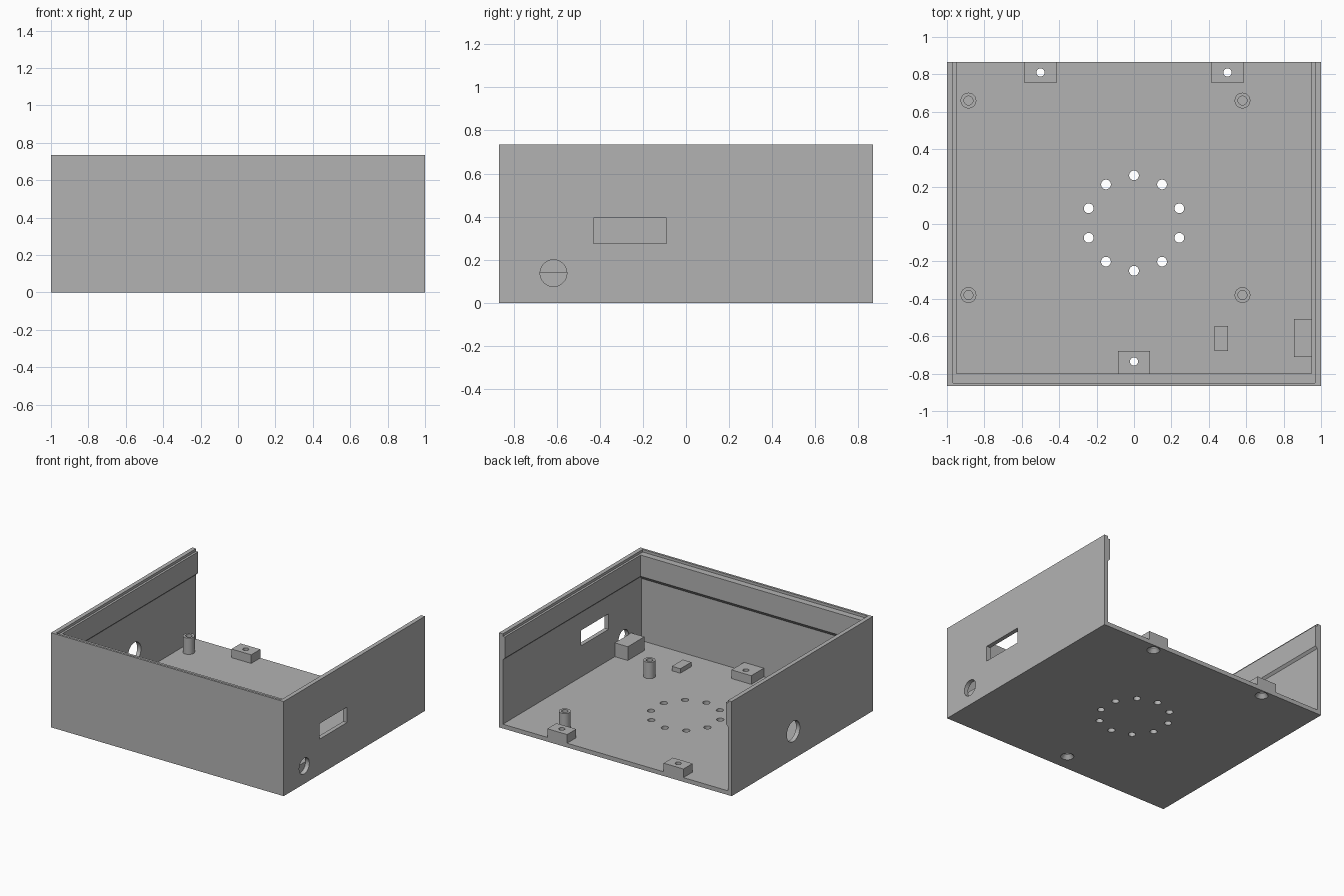
import bpy, bmesh
from math import radians, sin, cos, pi
from mathutils import Matrix, Vector

if "Cube" in bpy.data.objects:
    bpy.data.objects.remove(bpy.data.objects["Cube"], do_unlink=True)

# Overall sizes
W, D, H = 1.0, 0.867, 0.735
WALL, FLOOR, STEP, BAND = 0.033, 0.033, 0.02, 0.55

grey = bpy.data.materials.new("plain grey")
grey.use_nodes = True
grey.diffuse_color = (0.45, 0.45, 0.45, 1)
grey.node_tree.nodes["Principled BSDF"].inputs["Base Color"].default_value = (0.45, 0.45, 0.45, 1)


def finish(name, bm):
    bmesh.ops.recalc_face_normals(bm, faces=bm.faces)
    mesh = bpy.data.meshes.new(name)
    bm.to_mesh(mesh)
    bm.free()
    mesh.materials.append(grey)
    obj = bpy.data.objects.new(name, mesh)
    bpy.context.scene.collection.objects.link(obj)
    return obj


def box(name, x, y, z):
    bm = bmesh.new()
    bmesh.ops.create_cube(bm, size=1)
    for v in bm.verts:
        v.co = [lo + (hi - lo) * (c + 0.5) for c, (lo, hi) in zip(v.co, (x, y, z))]
    return finish(name, bm)


def cylinder(name, centre, r1, depth, axis="Z", r2=None, sides=32):
    bm = bmesh.new()
    bmesh.ops.create_cone(bm, cap_ends=True, segments=sides, radius1=r1,
                          radius2=r1 if r2 is None else r2, depth=depth)
    turn = Matrix.Rotation(pi / 2, 4, "Y") if axis == "X" else Matrix()
    bm.transform(Matrix.Translation(centre) @ turn)
    return finish(name, bm)


def extrude(name, points, offset):
    bm = bmesh.new()
    face = bm.faces.new([bm.verts.new(p) for p in points])
    new = bmesh.ops.extrude_face_region(bm, geom=[face])["geom"]
    bmesh.ops.translate(bm, vec=Vector(offset),
                        verts=[g for g in new if isinstance(g, bmesh.types.BMVert)])
    return finish(name, bm)


def combine(obj, tools, operation):
    for tool in tools:
        mod = obj.modifiers.new("bool", "BOOLEAN")
        mod.operation, mod.object, mod.solver = operation, tool, "EXACT"
    graph = bpy.context.evaluated_depsgraph_get()
    mesh = bpy.data.meshes.new_from_object(obj.evaluated_get(graph))
    obj.modifiers.clear()
    obj.data = mesh


def remove(objs):
    for o in objs:
        bpy.data.objects.remove(o, do_unlink=True)


def wall_profile(outer, rim, lip):
    # (distance from centre, height): stepped rim, inner band, chamfer, thin wall
    thin = outer - WALL
    return [(outer, 0), (outer, H), (rim, H), (rim, H - STEP), (lip, H - STEP),
            (lip, BAND), (thin, BAND - (thin - lip)), (thin, 0)]


# Case shell: floor, two side walls and the front wall
shell = box("case_shell", (-W, W), (-D, D), (0, FLOOR))
walls = [extrude("side_wall", [(s * d, -D, z) for d, z in wall_profile(W, 0.967, 0.95)],
                 (0, 2 * D, 0)) for s in (-1, 1)]
walls.append(extrude("front_wall", [(-0.98, -d, z) for d, z in wall_profile(D, 0.85, 0.8)],
                     (1.96, 0, 0)))
# keep the rim of the front wall clear of the side rims
combine(shell, walls, "UNION")
remove(walls)
bm = bmesh.new()
bm.from_mesh(shell.data)
bmesh.ops.remove_doubles(bm, verts=bm.verts, dist=0.0001)
bmesh.ops.dissolve_limit(bm, angle_limit=radians(1), verts=bm.verts, edges=bm.edges)
bm.to_mesh(shell.data)
bm.free()

# Screw tabs with countersunk holes through the floor
tab_spots = [(-0.5, 0.81, 0.755, D), (0.5, 0.81, 0.755, D), (0, -0.735, -D + WALL, -0.68)]
tabs, tab_cutters = [], []
for x, y, y0, y1 in tab_spots:
    tabs.append(box("screw_tab", (x - 0.085, x + 0.085), (y0, y1), (FLOOR, 0.1)))
    tab_cutters.append(cylinder("cut", (x, y, 0.05), 0.022, 0.3))
    tab_cutters.append(cylinder("cut", (x, y, 0.01), 0.055, 0.04, r2=0.022))
for i, tab in enumerate(tabs):
    combine(tab, [tab_cutters[2 * i]], "DIFFERENCE")

# Ring of sound holes
ring = [cylinder("cut", (0.255 * sin(i * pi / 5), 0.005 + 0.255 * cos(i * pi / 5), 0), 0.026, 0.2)
        for i in range(10)]

# Side openings: slot and two round holes on the left, one round hole on the right
side = [box("cut", (0.9, 1.1), (-0.43, -0.09), (0.275, 0.395)),
        cylinder("cut", (1, 0.167, 0.335), 0.06, 0.2, "X", sides=48),
        cylinder("cut", (1, -0.615, 0.138), 0.062, 0.08, "X", sides=48),
        cylinder("cut", (-1, 0.11, 0.215), 0.08, 0.2, "X", sides=48)]
combine(shell, tab_cutters + ring + side, "DIFFERENCE")
remove(tab_cutters + ring + side)

# Hollow board posts
posts = []
for x in (-0.885, 0.58):
    for y in (-0.38, 0.66):
        post = cylinder("board_post", (x, y, 0.095), 0.042, 0.13)
        bore = cylinder("cut", (x, y, 0.13), 0.024, 0.16)
        combine(post, [bore], "DIFFERENCE")
        remove([bore])
        posts.append(post)

# Cable cradle with a round trough beside the lower left hole
cradle = box("cable_cradle", (0.855, 0.967), (-0.71, -0.507), (FLOOR, 0.14))
trough = cylinder("cut", (0.9, -0.608, 0.14), 0.088, 0.3, "X", sides=48)
combine(cradle, [trough], "DIFFERENCE")
remove([trough])

# Small locating block on the floor
box("locating_block", (0.43, 0.503), (-0.68, -0.545), (FLOOR, 0.068))

# Smooth round surfaces, sharp edges elsewhere
for obj in [shell, cradle] + tabs + posts:
    bpy.ops.object.select_all(action="DESELECT")
    obj.select_set(True)
    bpy.context.view_layer.objects.active = obj
    bpy.ops.object.shade_smooth_by_angle(angle=radians(30))
